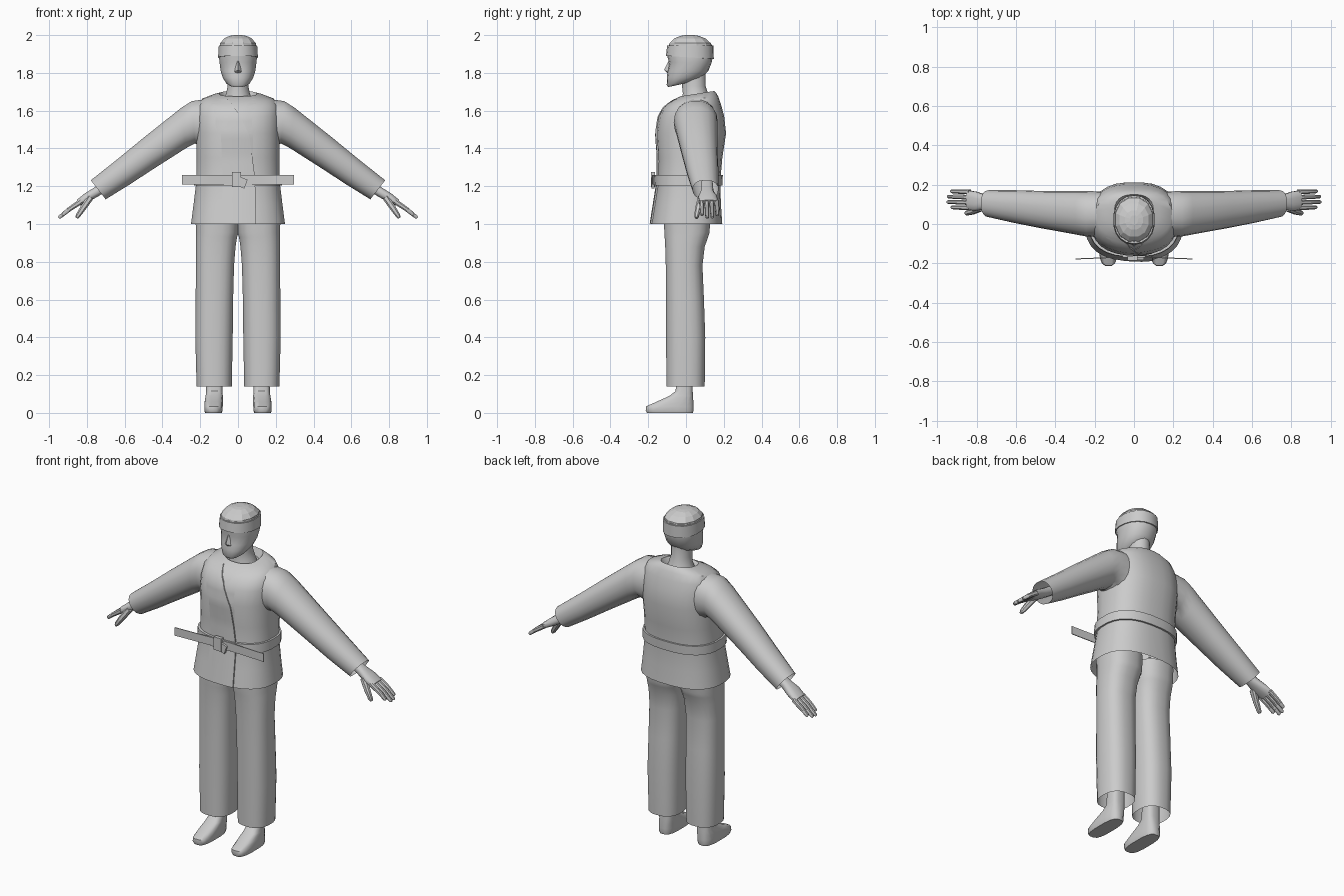
import bpy, bmesh, math
from mathutils import Vector
from mathutils.bvhtree import BVHTree

if "Cube" in bpy.data.objects:
    bpy.data.objects.remove(bpy.data.objects["Cube"])

smooth = []


def finish(name, bm, mirror=False, flat=False):
    bmesh.ops.recalc_face_normals(bm, faces=bm.faces)
    me = bpy.data.meshes.new(name)
    bm.to_mesh(me)
    bm.free()
    ob = bpy.data.objects.new(name, me)
    bpy.context.collection.objects.link(ob)
    if mirror:
        ob.modifiers.new("Mirror", 'MIRROR')
    if not flat:
        smooth.append(ob)
    return ob


def loft(name, rings, n=20, power=2.0, start=True, end=True, **kw):
    """Skin superellipse rings given as (centre, u axis, v axis)."""
    bm = bmesh.new()
    loops = []
    for c, u, v in rings:
        loop = []
        for i in range(n):
            a = 2 * math.pi * (i + 0.5) / n
            s, t = math.cos(a), math.sin(a)
            s = math.copysign(abs(s) ** (2 / power), s)
            t = math.copysign(abs(t) ** (2 / power), t)
            loop.append(bm.verts.new(Vector(c) + Vector(u) * s + Vector(v) * t))
        loops.append(loop)
    for a, b in zip(loops, loops[1:]):
        for i in range(n):
            j = (i + 1) % n
            bm.faces.new((a[i], a[j], b[j], b[i]))
    if start:
        bm.faces.new(loops[0])
    if end:
        bm.faces.new(loops[-1])
    return finish(name, bm, **kw)


def level(z, rx, yf, yb, cx=0.0, tilt=0.0):
    """Horizontal ring from half width and front/back; tilt raises the back."""
    return ((cx, (yf + yb) / 2, z), (rx, 0, 0), (0, (yb - yf) / 2, tilt))


def across(p, q, y0, y1):
    """Ring across a limb from its upper and lower xz outline points."""
    p, q = Vector((p[0], 0, p[1])), Vector((q[0], 0, q[1]))
    return ((p + q) / 2 + Vector((0, (y0 + y1) / 2, 0)), (p - q) / 2, (0, (y1 - y0) / 2, 0))


def digit(name, pts, n=8, power=2.5):
    """Mirrored limb through (x, y, z, half width in y, half thickness)."""
    d = Vector(pts[-1][:3]) - Vector(pts[0][:3])
    nrm = Vector((-d.z, 0, d.x)).normalized()
    loft(name, [(p[:3], (0, p[3], 0), nrm * p[4]) for p in pts], n, power, mirror=True)


def box(name, loc, size, rot=(0, 0, 0), bevel=0.0):
    bpy.ops.mesh.primitive_cube_add(size=1, location=loc, rotation=rot)
    ob = bpy.context.object
    ob.name, ob.scale = name, size
    if bevel:
        m = ob.modifiers.new("Bevel", 'BEVEL')
        m.width = bevel


# jacket body, open at the hem
jacket = loft("jacket_body", [
    level(1.00, .25, -.188, .193), level(1.10, .237, -.172, .186), level(1.22, .222, -.153, .182),
    level(1.35, .220, -.150, .193), level(1.48, .222, -.158, .213), level(1.57, .222, -.143, .203),
    level(1.625, .215, -.115, .187, tilt=.005), level(1.662, .19, -.078, .172, tilt=.012),
    level(1.683, .13, -.045, .158, tilt=.014), level(1.69, .10, -.03, .15, tilt=.014),
    level(1.66, .075, -.012, .132)], n=28, power=2.5, start=False)


# overlapping front panels laid on the jacket
def edge(z, pts):
    for (z0, x0), (z1, x1) in zip(pts, pts[1:]):
        if z1 <= z <= z0:
            return x0 + (x1 - x0) * (z0 - z) / (z0 - z1)
    return pts[-1][1]


me = jacket.data
tree = BVHTree.FromPolygons([v.co for v in me.vertices], [p.vertices[:] for p in me.polygons])
lapel = [(1.675, -.065), (1.59, 0), (1.47, .06), (1.25, .09), (1.0, .096)]
under = [(1.675, .09), (1.59, 0), (1.0, 0)]


def panel(name, pts, side, lift):
    bm = bmesh.new()
    rows = []
    for k in range(29):
        z = 1.662 - .66 * k / 28
        x0, x1 = edge(z, pts), side * (.15 if z > 1.64 else .185)
        row = []
        for i in range(11):
            t = i / 10
            x = x0 + (x1 - x0) * t
            hit = tree.ray_cast(Vector((x, -1, z)), Vector((0, 1, 0)))[0]
            row.append(bm.verts.new((x, hit.y - lift * (1 - t) + .004 * t, z)))
        # turned edge running back to the body
        row.insert(0, bm.verts.new((x0, row[0].co.y + lift + .002, z)))
        rows.append(row)
    for a, b in zip(rows, rows[1:]):
        for i in range(11):
            bm.faces.new((a[i], a[i + 1], b[i + 1], b[i]))
    finish(name, bm)


panel("front_panel_outer", lapel, -1, .008)
panel("front_panel_inner", under, 1, .003)

# sleeves, open at the cuff
loft("sleeve", [
    across((.16, 1.664), (.18, 1.40), -.06, .165), across((.245, 1.652), (.228, 1.425), -.065, .168),
    across((.30, 1.617), (.275, 1.40), -.055, .168), across((.50, 1.458), (.44, 1.295), -.022, .168),
    across((.64, 1.343), (.575, 1.207), .005, .172), across((.78, 1.232), (.70, 1.13), .035, .172)],
    n=18, power=2.2, end=False, mirror=True)

# hands
digit("palm", [(.68, .11, 1.215, .032, .026), (.75, .112, 1.17, .034, .026),
               (.80, .115, 1.14, .05, .025), (.845, .122, 1.112, .05, .018)], n=12)
for i in range(4):
    y, reach = .082 + .027 * i, (.93, .95, .948, .932)[i]
    drop = 1.112 - (reach - .84) * .72
    digit("finger", [(.835, y, 1.117, .013, .015), (.89, y + .002, 1.08, .012, .013),
                     (reach - .006, y + .003, drop + .004, .010, .010),
                     (reach, y + .003, drop, .006, .006)])
digit("thumb", [(.78, .085, 1.142, .022, .018), (.82, .065, 1.085, .017, .017),
                (.848, .056, 1.043, .013, .013), (.855, .056, 1.032, .008, .008)])

# trouser legs, open at the ankle
loft("trouser_leg", [
    level(.14, .094, -.105, .100, .126), level(.40, .100, -.106, .103, .127),
    level(.60, .100, -.107, .096, .125), level(.78, .102, -.108, .088, .122),
    level(.88, .106, -.111, .100, .118), level(.93, .110, -.114, .118, .114),
    level(.955, .114, -.116, .126, .110), level(1.05, .116, -.118, .130, .110)],
    n=20, power=2.5, start=False, mirror=True)

# bare feet with ankles
loft("foot", [
    level(0, .045, -.208, .038, .13), level(.012, .049, -.215, .041, .13),
    level(.035, .049, -.212, .041, .129), level(.06, .049, -.155, .040, .128),
    level(.09, .046, -.088, .038, .126), level(.115, .044, -.056, .036, .125),
    level(.24, .042, -.044, .036, .125)], n=16, power=3, mirror=True)

# belt, knot and stiff belt ends
loft("belt", [
    level(1.205, .222, -.152, .182), level(1.205, .234, -.169, .193),
    level(1.26, .232, -.167, .196), level(1.26, .220, -.150, .186)],
    n=28, power=2.5, start=False, end=False)
for s, name in ((1, "belt_end_left"), (-1, "belt_end_right")):
    box(name, (s * .15, -.172, 1.234), (.295, .005, .049), (0, 0, -s * .04))
box("belt_knot", (-.008, -.174, 1.236), (.05, .022, .078), (0, 0, 0), .008)
box("belt_knot_wrap", (.018, -.174, 1.22), (.052, .016, .05), (0, .35, 0), .006)

# neck and head
loft("neck", [level(1.64, .085, -.03, .13), level(1.69, .064, -.018, .118),
              level(1.73, .056, -.022, .105), level(1.80, .056, -.02, .105)], n=16)
loft("head", [
    level(1.733, .042, -.094, -.02, tilt=.008), level(1.745, .062, -.102, .03, tilt=.008),
    level(1.775, .082, -.101, .085), level(1.81, .093, -.098, .118),
    level(1.855, .099, -.088, .136), level(1.885, .102, -.099, .142),
    level(1.95, .096, -.09, .138)], n=18, power=2.2)
digit_nose = bmesh.new()
v = [digit_nose.verts.new(p) for p in (
    (0, -.088, 1.872), (-.023, -.092, 1.803), (.023, -.092, 1.803),
    (0, -.116, 1.815), (0, -.094, 1.793))]
for f in ((0, 1, 3), (0, 3, 2), (1, 4, 3), (3, 4, 2)):
    digit_nose.faces.new([v[i] for i in f])
finish("nose", digit_nose)

# headband
loft("headband", [
    level(1.882, .098, -.092, .136, tilt=-.008), level(1.882, .107, -.106, .147, tilt=-.008),
    level(1.945, .103, -.100, .146), level(1.945, .094, -.09, .134)],
    n=18, power=2.2, start=False, end=False)

# faceted hair on the crown
loft("hair", [
    level(1.935, .098, -.094, .140), level(1.957, .097, -.090, .135),
    level(1.982, .076, -.066, .106), level(1.996, .046, -.03, .07),
    level(2.0, .02, -.005, .045)], n=12, power=2.2, flat=True)

# smooth shading with sharp edges kept
bpy.ops.object.select_all(action='DESELECT')
for ob in smooth:
    ob.select_set(True)
bpy.context.view_layer.objects.active = smooth[0]
bpy.ops.object.shade_smooth_by_angle(angle=math.radians(40))
